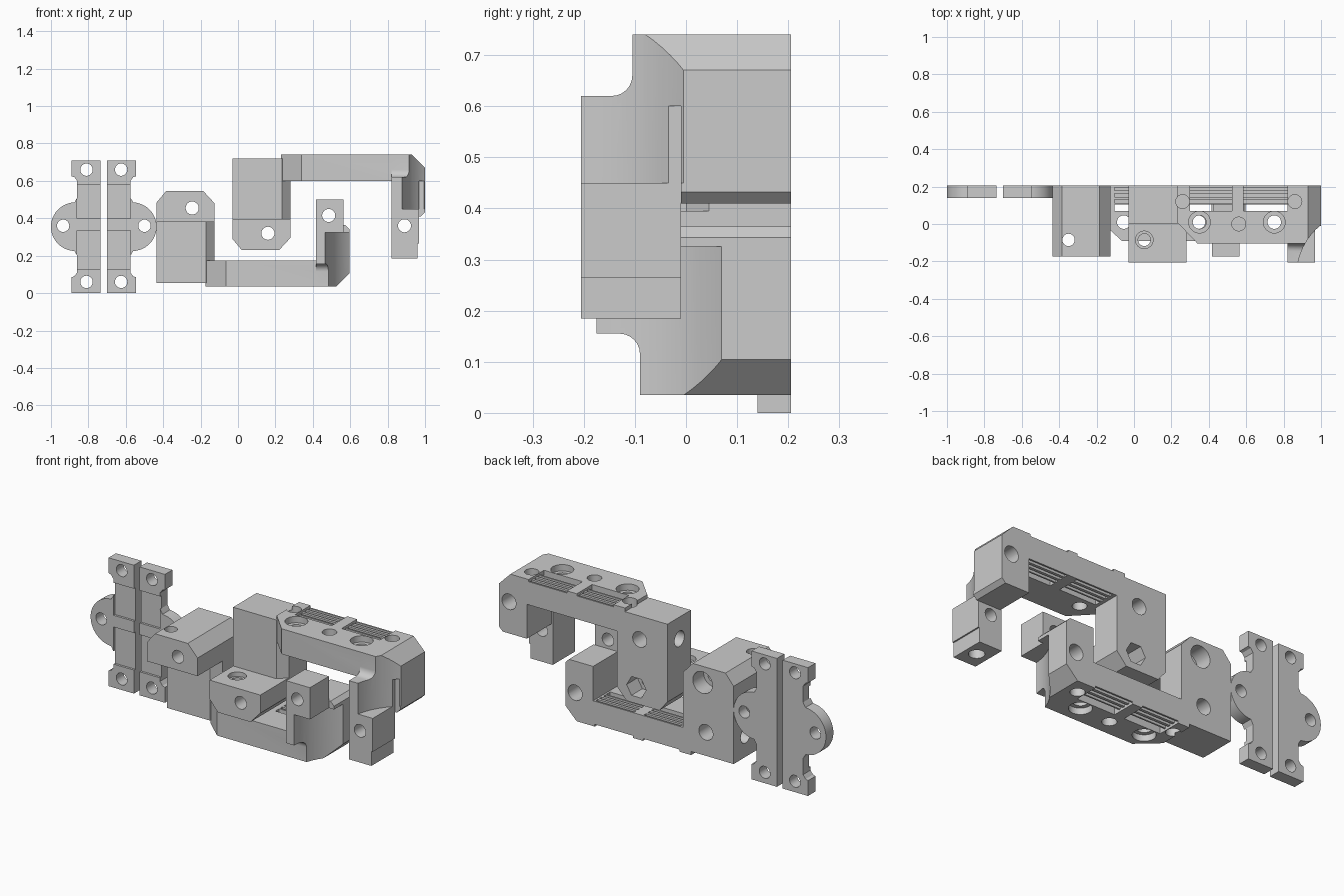
import bpy, bmesh, math
from mathutils import Matrix

if "Cube" in bpy.data.objects:
    bpy.data.objects.remove(bpy.data.objects["Cube"])

AX = {'x': lambda u, v, w: (w, u, v), 'y': lambda u, v, w: (u, w, v), 'z': lambda u, v, w: (u, v, w)}


def prism(name, pts, axis, a, b):
    """Closed profile extruded along an axis from a to b."""
    bm = bmesh.new()
    lo = [bm.verts.new(AX[axis](u, v, a)) for u, v in pts]
    hi = [bm.verts.new(AX[axis](u, v, b)) for u, v in pts]
    n = len(pts)
    bm.faces.new(lo)
    bm.faces.new(hi)
    for i in range(n):
        bm.faces.new((lo[i], lo[(i + 1) % n], hi[(i + 1) % n], hi[i]))
    bmesh.ops.recalc_face_normals(bm, faces=bm.faces)
    me = bpy.data.meshes.new(name)
    bm.to_mesh(me)
    bm.free()
    ob = bpy.data.objects.new(name, me)
    bpy.context.collection.objects.link(ob)
    return ob


def arc(cx, cy, r, a0, a1, n):
    return [(cx + r * math.cos(math.radians(a0 + (a1 - a0) * i / n)),
             cy + r * math.sin(math.radians(a0 + (a1 - a0) * i / n))) for i in range(n + 1)]


def box(x0, x1, y0, y1, z0, z1, name="cutter"):
    return prism(name, [(x0, y0), (x1, y0), (x1, y1), (x0, y1)], 'z', z0, z1)


def rod(u, v, r, axis, a, b, n=32):
    return prism("cutter", arc(u, v, r, 0, 360, n)[:-1], axis, a, b)


def combine(ob, others, op):
    for o in others:
        m = ob.modifiers.new("bool", 'BOOLEAN')
        m.operation, m.solver, m.object = op, 'EXACT', o
        o.hide_render = True
        bpy.context.view_layer.objects.active = ob
        bpy.ops.object.modifier_apply(modifier=m.name)
        bpy.data.objects.remove(o)


def finish(ob):
    bpy.ops.object.select_all(action='DESELECT')
    ob.select_set(True)
    bpy.context.view_layer.objects.active = ob
    bpy.ops.object.shade_smooth_by_angle(angle=math.radians(30))


def bracket(name, yf, yb, tab_z, pocket_y, flip, nut):
    # cross bar with a slanted front left corner
    ob = prism(name, [(.23, .205), (1, .205), (1, yb), (.34, yb), (.23, .01)], 'z', .60, .74)
    # left block: tall rear part and forward foot with chamfered corners
    tall = prism("tall", [(-.03, .205), (.28, .205), (.28, .045), (.235, 0), (-.03, 0)], 'z', .38, .72)
    foot_pts = [(-.03, .395), (.28, .395), (.28, .295), (.22, .23), (.02, .23), (-.03, .29)]
    foot = prism("foot", foot_pts, 'y', yf, .0)
    foot_rear = prism("foot_rear", foot_pts, 'y', -.001, .205)
    # right column and hanging tab
    column = prism("column", [(.83, .73), (1, .73), (1, .432), (.978, .41), (.83, .41)], 'y', -.01, .205)
    tab = prism("tab", [(yf, tab_z), (-.01, tab_z), (-.01, .74), (yb, .74)]
                + arc(yb - .04, .66, .04, 0, -90, 6) + [(yf, .62)], 'x', .822, .968)
    combine(ob, [tall, foot, foot_rear, column, tab], 'UNION')

    # end chamfer and curved side pocket
    R = .345
    cuts = [prism("cutter", [(.93, .741), (1.001, .67), (1.1, .67), (1.1, .8), (.93, .8)], 'y', -.4, .4),
            prism("cutter", [(1.3, -.4), (.87, -.4)] + arc(.87 + R, pocket_y, R, 180, 90, 24)
                  + [(1.3, pocket_y + R)], 'z', .45, .9)]
    # bar windows and belt grooves on both faces
    for x0, x1 in ((.30, .525), (.585, .82)):
        cuts.append(box(x0, x1, .07, .103, .5, .8))
        cuts.append(box(x0, x1, .10, .3, .728, .8))
        for y in (.112, .145, .178):
            cuts.append(box(x0, x1, y, y + .018, .69, .8))
            cuts.append(box(x0, x1, y, y + .018, .5, .64))
    # bar screw holes
    for x in (.35, .75):
        cuts += [rod(x, .01, .036, 'z', .5, .8), rod(x, .01, .058, 'z', .705, .8)]
    for x, y in ((.26, .12), (.86, .12), (.56, 0)):
        cuts.append(rod(x, y, .037, 'z', .65, .8))
    # front to back holes with rear recesses
    cuts += [rod(.16, .32, .035, 'y', -.4, .4), rod(.89, .36, .035, 'y', -.4, .4),
             rod(.16, .32, .06, 'y', .11, .4, 6 if nut else 32),
             rod(.14, .59, .043, 'y', .08, .4), rod(.94, .585, .043, 'y', .07, .4)]
    # side socket and foot hole
    cuts += [rod(.10, .60, .043, 'x', -.2, .06), rod(.055, -.085, .033, 'z', .1, .5)]
    if nut:
        cuts += [rod(.055, -.085, .047, 'z', .37, .5), rod(.895, -.11, .04, 'z', .1, .23),
                 box(.96, 1.1, -.3, -.005, .1, .265)]
    combine(ob, cuts, 'DIFFERENCE')
    if flip:
        ob.data.transform(Matrix.Translation((-.405, 0, .775)) @ Matrix.Diagonal((1, 1, -1, 1)))
        ob.data.flip_normals()
    finish(ob)


bracket("upper_bracket", -.205, -.105, .185, -.205 - .07 + .0, False, True)
bracket("lower_bracket", -.175, -.09, .275, -.20, True, False)


def plate(name, mirror):
    # clamp plate with a rounded ear and two end tabs
    half = [(-.735, 0), (-.89, 0), (-.89, .07), (-.88, .085), (-.86, .10), (-.86, .13), (-.86, .225)]
    half = [(-.735, 0), (-.89, 0), (-.89, .085), (-.875, .09), (-.86, .11), (-.86, .2), (-.872, .22)]
    top = [(x, .71 - z) for x, z in reversed(half)]
    ob = prism(name, half + arc(-.87, .355, .13, 268, 92, 24) + top, 'y', .14, .205)
    cuts = [box(-.86, -.7, 0, .152, .13, .335), box(-.86, -.7, 0, .152, .40, .58)]
    cuts += [rod(x, z, .033, 'y', 0, .4) for x, z in ((-.81, .06), (-.81, .66), (-.935, .36))]
    combine(ob, cuts, 'DIFFERENCE')
    if mirror:
        ob.data.transform(Matrix.Translation((-1.435, 0, 0)) @ Matrix.Diagonal((-1, 1, 1, 1)))
        ob.data.flip_normals()
    finish(ob)


plate("left_clamp_plate", False)
plate("right_clamp_plate", True)
